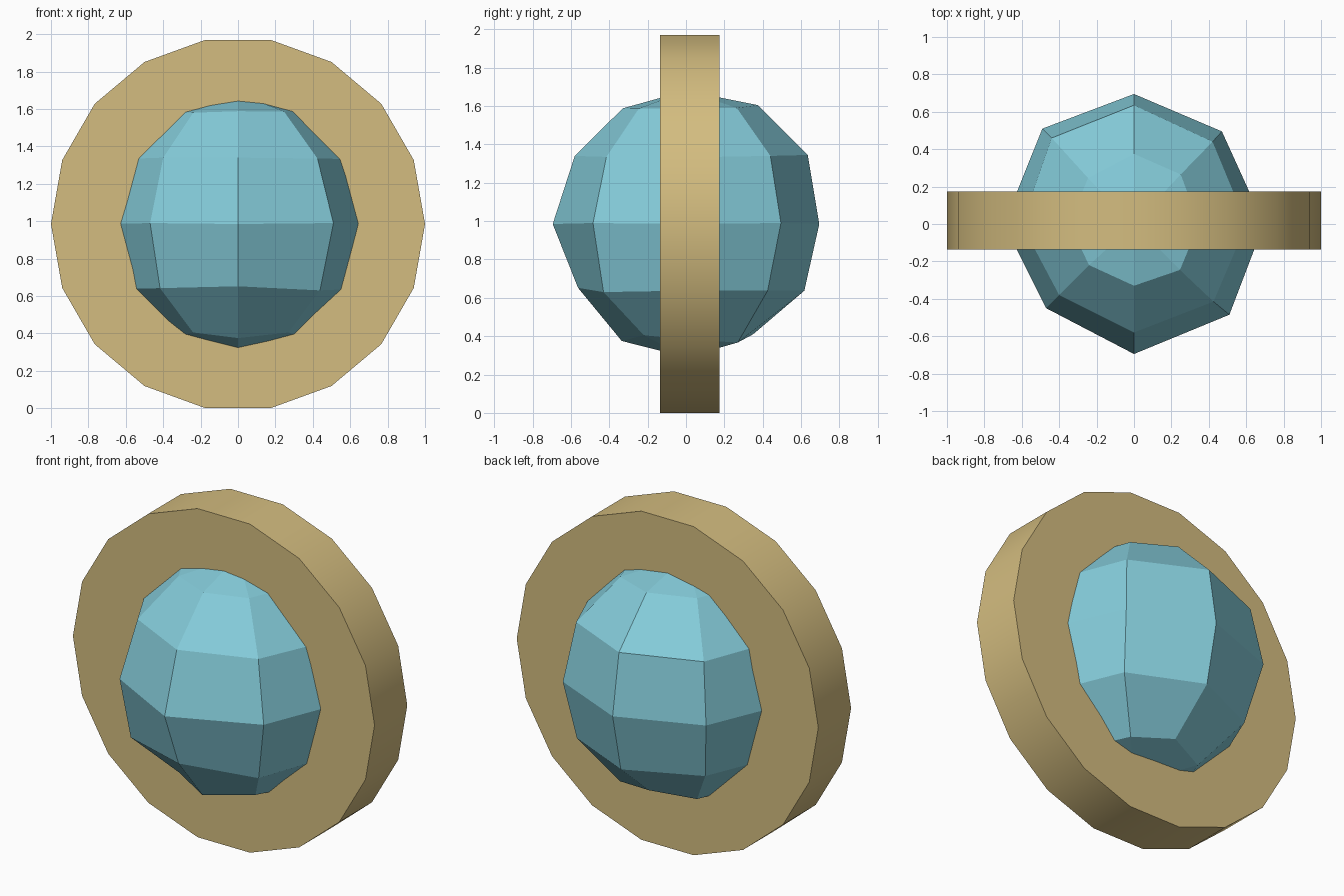
import bpy, bmesh, math
from mathutils import Vector

if "Cube" in bpy.data.objects:
    bpy.data.objects.remove(bpy.data.objects["Cube"])

CENTRE_Z = 0.985


def material(name, srgb):
    mat = bpy.data.materials.new(name)
    lin = [c / 12.92 if c <= 0.04045 else ((c + 0.055) / 1.055) ** 2.4 for c in srgb]
    mat.diffuse_color = (*lin, 1)
    mat.use_nodes = True
    mat.node_tree.nodes["Principled BSDF"].inputs["Base Color"].default_value = mat.diffuse_color
    return mat


def make_object(name, bm, mat):
    bmesh.ops.recalc_face_normals(bm, faces=bm.faces)
    mesh = bpy.data.meshes.new(name)
    bm.to_mesh(mesh)
    bm.free()
    mesh.materials.append(mat)
    obj = bpy.data.objects.new(name, mesh)
    bpy.context.collection.objects.link(obj)
    return obj


tan = material("tan", (0.83, 0.74, 0.50))
aqua = material("light_aqua", (0.52, 0.80, 0.855))

# Upright 18-sided disc: smooth rim, flat caps
FRONT, BACK, SIDES = -0.135, 0.175, 18
bm = bmesh.new()
rims = [[bm.verts.new((math.cos(math.tau * i / SIDES), y,
                       CENTRE_Z + math.sin(math.tau * i / SIDES)))
         for i in range(SIDES)] for y in (FRONT, BACK)]
for rim in rims:
    bm.faces.new(rim)
for i in range(SIDES):
    j = (i + 1) % SIDES
    face = bm.faces.new((rims[0][i], rims[0][j], rims[1][j], rims[1][i]))
    face.smooth = True
for edge in bm.edges:
    edge.smooth = not any(not f.smooth for f in edge.link_faces)
make_object("disc", bm, tan)

# Faceted ball through the disc: 8 segments, 6 rings, slightly uneven
# Nudged corners, keyed by (latitude in degrees, segment from +x towards +y)
nudges = {
    (0, 1): (0.47, 0.495, 0.99), (0, 3): (-0.49, 0.51, 0.99),
    (0, 5): (-0.47, -0.45, 0.99), (0, 7): (0.51, -0.485, 0.99),
    (30, 1): (0.42, 0.44, 1.34), (30, 2): (0, 0.635, 1.345),
    (30, 3): (-0.44, 0.46, 1.34), (30, 5): (-0.40, -0.38, 1.34),
    (30, 6): (0, -0.58, 1.34), (30, 7): (0.425, -0.415, 1.335),
    (-30, 2): (0, 0.617, 0.637), (-30, 5): (-0.417, -0.42, 0.642),
    (-30, 6): (0, -0.563, 0.652), (-30, 7): (0.438, -0.43, 0.63),
    (60, 2): (0, 0.375, 1.605), (60, 6): (0, -0.33, 1.588),
    (60, 5): (-0.24, -0.22, 1.58), (60, 1): (0.25, 0.265, 1.59),
    (-60, 1): (0.25, 0.27, 0.367), (-60, 2): (0, 0.35, 0.41),
    (-60, 6): (0, -0.335, 0.375), (-60, 7): (0.27, -0.22, 0.405),
    (-60, 5): (-0.24, -0.22, 0.405),
}
RADIUS = 0.695
bm = bmesh.new()
rings = []
for lat in (-60, -30, 0, 30, 60):
    a = math.radians(lat)
    ring = []
    for s in range(8):
        t = math.tau * s / 8
        point = (RADIUS * math.cos(a) * math.cos(t), RADIUS * math.cos(a) * math.sin(t),
                 CENTRE_Z + RADIUS * math.sin(a))
        ring.append(bm.verts.new(Vector(nudges.get((lat, s), point))))
    rings.append(ring)
bottom = bm.verts.new((0, 0, CENTRE_Z - RADIUS))
top = bm.verts.new((0, 0, CENTRE_Z + RADIUS))
for s in range(8):
    n = (s + 1) % 8
    for low, high in zip(rings, rings[1:]):
        bm.faces.new((low[s], low[n], high[n], high[s]))
    bm.faces.new((bottom, rings[0][n], rings[0][s]))
    bm.faces.new((top, rings[-1][s], rings[-1][n]))
make_object("faceted_ball", bm, aqua)
